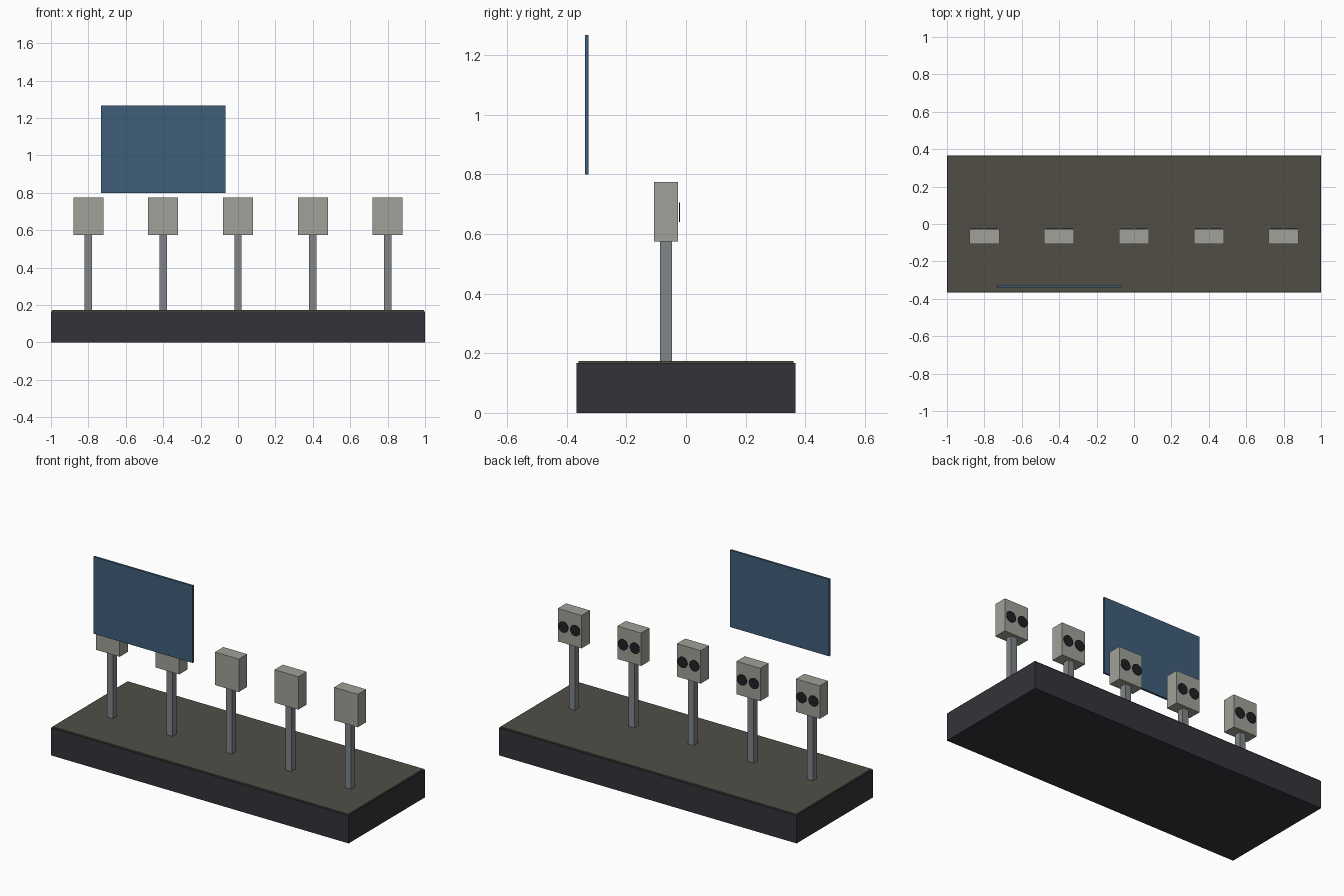
import bpy
from math import radians

cube = bpy.data.objects.get("Cube")
if cube:
    bpy.data.objects.remove(cube, do_unlink=True)


def material(name, srgb):
    color = [(c / 255) ** 2.2 for c in srgb] + [1.0]
    mat = bpy.data.materials.new(name)
    mat.use_nodes = True
    mat.diffuse_color = color
    mat.node_tree.nodes["Principled BSDF"].inputs["Base Color"].default_value = color
    return mat


CHARCOAL = material("charcoal", (56, 54, 60))
FLOOR = material("brown_grey", (82, 79, 72))
STEEL = material("steel_grey", (128, 133, 137))
CASING = material("warm_grey", (160, 160, 152))
BLACK = material("lens_black", (38, 38, 42))
BLUE = material("panel_blue", (66, 94, 120))


def box(name, center, size, z0, mat):
    """Box standing on height z0; size is (x, y, z)."""
    bpy.ops.mesh.primitive_cube_add(size=1, location=(*center, z0 + size[2] / 2))
    obj = bpy.context.object
    obj.name = name
    obj.scale = size
    bpy.ops.object.transform_apply(location=False, rotation=False)
    obj.data.materials.append(mat)


def lens(name, x, y, z):
    """Thin round disc facing the back."""
    bpy.ops.mesh.primitive_cylinder_add(
        vertices=24, radius=0.033, depth=0.003,
        location=(x, y, z), rotation=(radians(90), 0, 0))
    obj = bpy.context.object
    obj.name = name
    obj.data.materials.append(BLACK)


# Platform with a slightly inset floor sheet
box("platform_base", (0, 0), (2, 0.733, 0.167), 0, CHARCOAL)
box("platform_floor", (0, 0), (1.987, 0.72, 0.007), 0.167, FLOOR)

# Row of post-mounted viewers
ROW_Y = -0.067
for i in range(5):
    x = -0.8 + 0.4 * i
    box(f"post_{i + 1}", (x, ROW_Y), (0.04, 0.04, 0.4), 0.174, STEEL)
    box(f"viewer_head_{i + 1}", (x, ROW_Y), (0.16, 0.08, 0.2), 0.574, CASING)
    for side, dx in (("right", -0.04), ("left", 0.04)):
        lens(f"lens_{side}_{i + 1}", x + dx, -0.022, 0.673)

# Floating display panel
box("display_panel", (-0.4, -0.333), (0.667, 0.013, 0.467), 0.8, BLUE)
